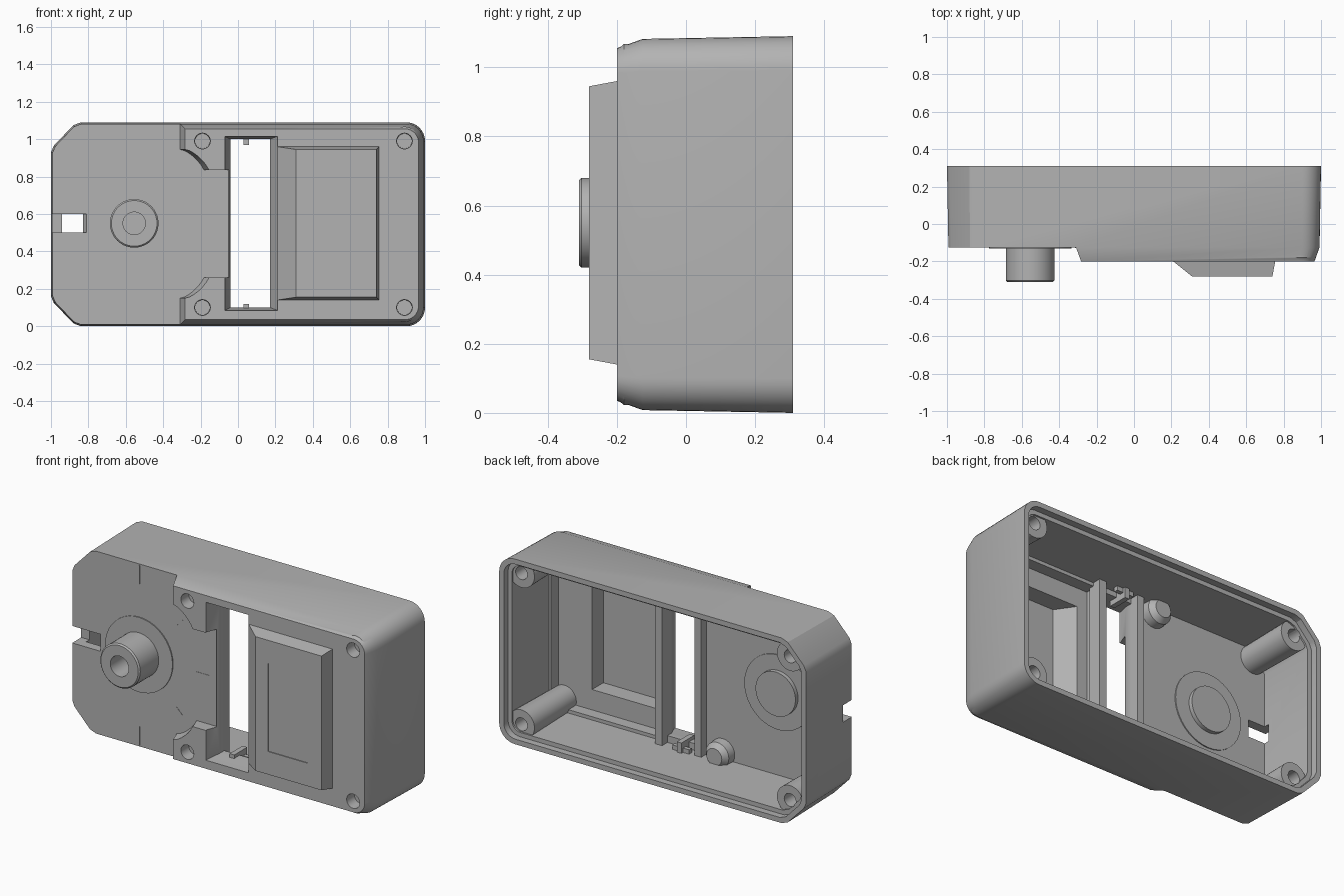
import bpy, bmesh, math

old = bpy.data.objects.get("Cube")
if old:
    bpy.data.objects.remove(old, do_unlink=True)

GREY = (0.45, 0.45, 0.45, 1)
mat = bpy.data.materials.new("grey plastic")
mat.use_nodes = True
mat.diffuse_color = GREY
mat.node_tree.nodes["Principled BSDF"].inputs["Base Color"].default_value = GREY

H = 1.09            # height of the case
MID = H / 2
BACK, LOW, HIGH = 0.31, -0.125, -0.2   # rim, low front plate, raised front plate
KNOB_X = -0.555


def loft(name, *sections):
    """Closed solid through (y, [(x, z), ...]) sections."""
    bm = bmesh.new()
    rings = [[bm.verts.new((x, y, z)) for x, z in pts] for y, pts in sections]
    n = len(rings[0])
    for a, b in zip(rings, rings[1:]):
        for i in range(n):
            j = (i + 1) % n
            bm.faces.new((a[i], a[j], b[j], b[i]))
    bm.faces.new(rings[0])
    bm.faces.new(rings[-1])
    bmesh.ops.recalc_face_normals(bm, faces=bm.faces)
    mesh = bpy.data.meshes.new(name)
    bm.to_mesh(mesh)
    bm.free()
    mesh.materials.append(mat)
    ob = bpy.data.objects.new(name, mesh)
    bpy.context.collection.objects.link(ob)
    return ob


def rect(x0, x1, z0, z1):
    return [(x0, z0), (x1, z0), (x1, z1), (x0, z1)]


def circle(x, z, r, n=40):
    return [(x + r * math.cos(i * math.tau / n), z + r * math.sin(i * math.tau / n)) for i in range(n)]


def box(name, x0, x1, y0, y1, z0, z1):
    return loft(name, (y0, rect(x0, x1, z0, z1)), (y1, rect(x0, x1, z0, z1)))


def rod(name, x, z, *steps):
    """Turned part along y from (y, radius) steps."""
    return loft(name, *[(y, circle(x, z, r)) for y, r in steps])


def outline(d):
    """Case outline inset by d: chamfered on -x, rounded on +x."""
    r, k = 0.1 - d * 0.8, d * 0.4
    pts = []
    for cz, start in ((d + r, -90), (H - d - r, 0)):
        for i in range(9):
            a = math.radians(start + i * 90 / 8)
            pts.append((1 - d - r + r * math.cos(a), cz + r * math.sin(a)))
    left = [(-0.84 + k, d), (-0.88 + k, 0.015 + d), (-0.985 + d, 0.125 + k), (-1 + d, 0.16 + k)]
    return pts + [(x, H - z) for x, z in left] + left[::-1]


def boolean(target, tool, operation="DIFFERENCE"):
    mod = target.modifiers.new("cut", "BOOLEAN")
    mod.operation, mod.solver, mod.object = operation, "EXACT", tool
    bpy.context.view_layer.objects.active = target
    bpy.ops.object.modifier_apply(modifier=mod.name)
    bpy.data.objects.remove(tool, do_unlink=True)


# Case shell, open at the back with a stepped rim
case = loft("case_shell", (BACK, outline(0)), (LOW, outline(0.008)), (HIGH, outline(0.035)))
boolean(case, loft("rim_cut", (0.27, outline(0.03)), (0.4, outline(0.03))))
boolean(case, loft("cavity_cut", (-0.07, outline(0.06)), (0.3, outline(0.055))))
boolean(case, box("deep_cavity_cut", 0.2, 0.93, -0.14, 0, 0.08, 1.01))

# Low front plate, leaving two tabs with concave corners
tab = [(-0.31, -0.1), (-0.31, 0.15)]
for i in range(1, 7):
    a = math.radians(20 + i * 50 / 7)
    tab.append((-0.385 + 0.24 * math.cos(math.radians(90) - a) - 0.01, 0.37 - 0.24 * math.cos(a)))
tab += [(-0.16, 0.26), (-0.05, 0.26)]
low = [(-1.2, -0.1)] + tab + [(x, H - z + 0.005) for x, z in reversed(tab)] + [(-1.2, 1.2)]
boolean(case, loft("low_plate_cut", (LOW, low), (-0.25, [(x + 0.045, z) for x, z in low])))

# Raised window block with sloping lead-in, hollow behind
block = loft("window_block", (-0.28, rect(0.31, 0.74, 0.155, 0.945)),
             (HIGH, rect(0.21, 0.755, 0.14, 0.96)), (-0.17, rect(0.21, 0.755, 0.14, 0.96)))
boolean(case, block, "UNION")
boolean(case, loft("block_hollow", (-0.245, rect(0.34, 0.71, 0.2, 0.9)), (-0.1, rect(0.24, 0.71, 0.2, 0.9))))
boolean(case, box("label_recess", 0.39, 0.65, -0.3, -0.275, 0.29, 0.81))

# Front pillars and rear screw bosses
for z in (0.1, H - 0.1):
    boolean(case, rod("pillar", 0.89, z, (HIGH, 0.06), (-0.18, 0.077), (0, 0.08), (0.26, 0.085)), "UNION")
    boolean(case, rod("boss", -0.86, H / 2 + (z - MID) * 0.95, (-0.1, 0.08), (0.26, 0.085)), "UNION")
    boolean(case, rod("well", -0.19, z, (-0.09, 0.08), (-0.02, 0.075), (0.01, 0.05)), "UNION")
    for x in (0.89, -0.19):
        boolean(case, rod("front_hole", x, z, (-0.3, 0.045), (-0.13, 0.04)))
    boolean(case, rod("rear_hole", 0.89, z, (0.1, 0.038), (0.4, 0.038)))
    boolean(case, rod("rear_hole", -0.86, H / 2 + (z - MID) * 0.95, (0.1, 0.038), (0.4, 0.038)))

# Ribs beside the slot
for x0, x1 in ((-0.085, -0.04), (0.17, 0.215)):
    boolean(case, box("slot_rib", x0, x1, -0.1, -0.02, 0.05, 1.04), "UNION")

# Slot with sloping mouth
mouth, throat = rect(-0.07, 0.21, 0.085, 1.015), rect(-0.04, 0.17, 0.1, 1.0)
boolean(case, loft("slot_cut", (-0.3, mouth), (-0.19, mouth), (-0.11, throat), (0, throat)))

# Side notch with a through hole
boolean(case, box("notch_cut", -1.1, -0.93, -0.3, -0.04, 0.5, 0.6))
boolean(case, loft("notch_hole", (-0.2, rect(-0.94, -0.77, 0.5, 0.6)),
                   (-0.085, rect(-0.94, -0.83, 0.5, 0.6)), (0, rect(-0.94, -0.83, 0.5, 0.6))))

# Shaft knob with blind bore, flange and inner retaining disc
knob = rod("shaft_knob", KNOB_X, 0.55, (-0.31, 0.122), (-0.302, 0.13), (-0.04, 0.13))
boolean(knob, rod("bore", KNOB_X, 0.55, (-0.4, 0.06), (-0.16, 0.06)))
flange = rod("shaft_flange", KNOB_X, 0.55, (-0.131, 0.22), (-0.064, 0.22))

# Small latches at the slot ends
latches = []
for name, s in (("lower", 1), ("upper", -1)):
    def zs(a, b):
        return sorted((MID + s * (a - MID), MID + s * (b - MID)))
    latches.append(box(name + "_latch_stem", 0.03, 0.06, -0.12, 0.0, *zs(0.05, 0.12)))
    latches.append(box(name + "_latch_bar", -0.01, 0.1, -0.04, -0.015, *zs(0.055, 0.085)))

# Fine index marks around the shaft
marks = []
for deg, r0, r1 in ((90, 0.42, 0.53), (-90, 0.42, 0.53), (0, 0.37, 0.46), (45, 0.34, 0.4), (-45, 0.34, 0.4)):
    c, s = math.cos(math.radians(deg)), math.sin(math.radians(deg))
    pts = [(KNOB_X + r * c - w * s, MID + r * s + w * c)
           for r, w in ((r0, -0.003), (r1, -0.003), (r1, 0.003), (r0, 0.003))]
    marks.append(loft("index_mark", (-0.127, pts), (-0.12, pts)))

# Smooth the rounded parts, keep edges sharp
bpy.ops.object.select_all(action="DESELECT")
for ob in (case, knob, flange):
    ob.select_set(True)
bpy.context.view_layer.objects.active = case
bpy.ops.object.shade_smooth_by_angle(angle=math.radians(25))
